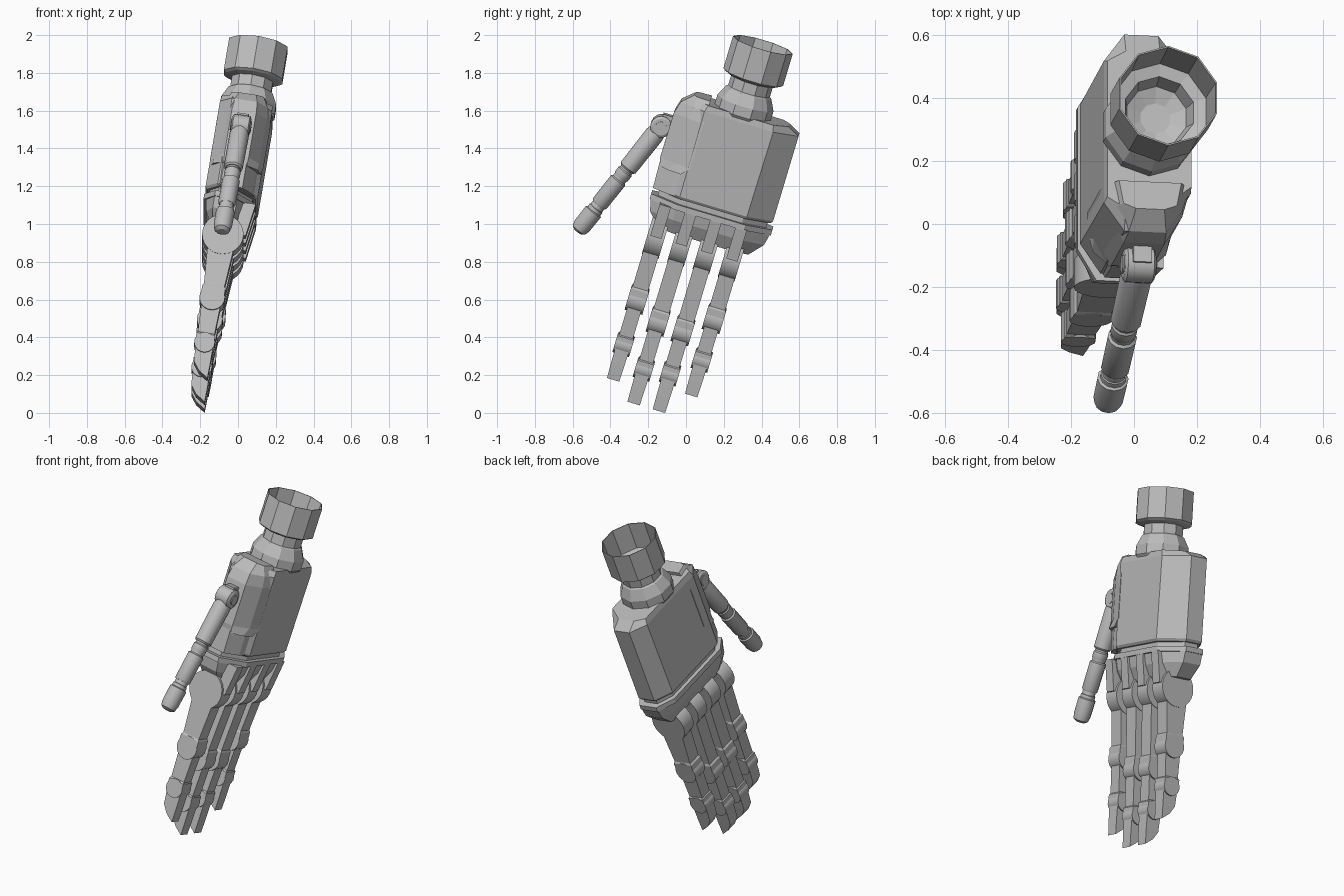
import bpy, bmesh, math
from mathutils import Vector, Matrix

if "Cube" in bpy.data.objects:
    bpy.data.objects.remove(bpy.data.objects["Cube"])

grey = bpy.data.materials.new("plain_grey")
grey.use_nodes = True
grey.diffuse_color = (0.5, 0.5, 0.5, 1)
grey.node_tree.nodes["Principled BSDF"].inputs["Base Color"].default_value = (0.5, 0.5, 0.5, 1)

# Hand frame: x = palm side, y = across the fingers, z = along the hand
HAND = Matrix.Rotation(math.radians(-16.7), 4, 'X') @ Matrix.Rotation(math.radians(9.2), 4, 'Y')
VC, UC = -0.21, -0.175     # centre of the palm in the hand frame


def loft(name, rings, matrix=HAND):
    """Skin a list of equal-length rings and cap both ends."""
    bm = bmesh.new()
    loops = [[bm.verts.new(matrix @ Vector(p)) for p in ring] for ring in rings]
    n = len(loops[0])
    for a, b in zip(loops, loops[1:]):
        for i in range(n):
            j = (i + 1) % n
            bm.faces.new((a[i], a[j], b[j], b[i]))
    bm.faces.new(loops[0])
    bm.faces.new(loops[-1])
    bmesh.ops.recalc_face_normals(bm, faces=bm.faces)
    mesh = bpy.data.meshes.new(name)
    bm.to_mesh(mesh)
    bm.free()
    mesh.materials.append(grey)
    ob = bpy.data.objects.new(name, mesh)
    bpy.context.collection.objects.link(ob)
    return ob


def lathe(name, profile, sides, matrix):
    """Stack of circles (radius, height) along the matrix z axis."""
    turn = [2 * math.pi * (i + 0.5) / sides for i in range(sides)]
    return loft(name, [[(r * math.cos(a), r * math.sin(a), h) for a in turn]
                       for r, h in profile], matrix)


def octagon(w, flat, end, hu_flat, hu_end):
    """Palm footprint: broad flat sides, the back one longer, and narrow ends."""
    back = hu_flat + 0.045
    pts = [(flat, -hu_flat), (flat, hu_flat), (end - 0.02, hu_end), (-end - 0.02, hu_end),
           (-flat, back), (-flat, -back), (-end - 0.02, -hu_end), (end - 0.02, -hu_end)]
    return [(VC + v, UC + u, w) for v, u in pts]


def rect(v, u, w, hv, hu, slant=0):
    return [(v - hv, u - hu, w + slant), (v + hv, u - hu, w),
            (v + hv, u + hu, w), (v - hv, u + hu, w + slant)]


def hinge(name, v, u, w, r, hu, sides=16):
    """Cylinder lying across the hand."""
    axis = HAND @ Matrix.Translation((v, u, w)) @ Matrix.Rotation(math.pi / 2, 4, 'X')
    return lathe(name, [(r, -hu), (r, hu)], sides, axis)


# Palm with chamfered upper ends
loft("palm", [octagon(1.075, 0.13, 0.05, 0.18, 0.315),
              octagon(1.09, 0.14, 0.055, 0.185, 0.325),
              octagon(1.565, 0.14, 0.055, 0.19, 0.325),
              octagon(1.60, 0.135, 0.055, 0.18, 0.26)])
loft("palm_gap", [octagon(1.02, 0.115, 0.045, 0.17, 0.30),
                  octagon(1.10, 0.115, 0.045, 0.17, 0.30)])

# Knuckle plate: a rim, then a tapering block
loft("knuckle_rim", [octagon(1.015, 0.14, 0.06, 0.19, 0.335),
                     octagon(1.045, 0.14, 0.06, 0.19, 0.335)])
loft("knuckle_block", [octagon(0.88, 0.075, 0.05, 0.17, 0.25),
                       octagon(0.955, 0.115, 0.06, 0.185, 0.315),
                       octagon(1.03, 0.13, 0.06, 0.19, 0.332)])

# Fingers: centre across, middle joint, end joint and tip heights
FINGERS = {"index": (-0.42, 0.47, 0.22, 0.03), "middle": (-0.28, 0.39, 0.125, -0.06),
           "ring": (-0.14, 0.38, 0.14, -0.06), "little": (0.0, 0.49, 0.26, 0.07)}
KNUCKLE = 0.825
FV = -0.215
for name, (u, mid, end, tip) in FINGERS.items():
    loft(name + "_prong", [rect(-0.105, u, 1.02, 0.035, 0.031),
                           rect(-0.128, u, KNUCKLE + 0.015, 0.033, 0.031)])
    hinge(name + "_knuckle", FV, u, KNUCKLE, 0.11, 0.046, 24)
    loft(name + "_upper_segment", [rect(FV, u, KNUCKLE, 0.075, 0.043),
                                   rect(FV, u, mid + 0.07, 0.055, 0.043)])
    loft(name + "_upper_collar", [rect(FV, u, mid + 0.075, 0.052, 0.041),
                                  rect(FV, u, mid + 0.06, 0.062, 0.049),
                                  rect(FV, u, mid, 0.062, 0.049)])
    hinge(name + "_middle_joint", FV, u, mid, 0.068, 0.049)
    loft(name + "_middle_segment", [rect(FV, u, mid, 0.052, 0.038),
                                    rect(FV, u, end + 0.05, 0.045, 0.038)])
    loft(name + "_lower_collar", [rect(FV, u, end + 0.055, 0.042, 0.038),
                                  rect(FV, u, end + 0.045, 0.05, 0.046),
                                  rect(FV, u, end, 0.05, 0.046)])
    hinge(name + "_end_joint", FV, u, end, 0.055, 0.046)
    loft(name + "_tip", [rect(FV, u, end, 0.048, 0.038),
                         rect(FV + 0.005, u, tip + 0.08, 0.043, 0.036),
                         rect(FV + 0.02, u, tip, 0.026, 0.034, 0.035)])


# Thumb mount wrapped round the front edge of the palm
def mount_ring(w, s, reach, root=-0.35):
    side = [(0.143, root), (0.122, root - 0.075), (0.065, reach)]
    return ([(VC + v * s, u, w) for v, u in side] +
            [(VC - v * s, u, w) for v, u in reversed(side)])


loft("thumb_mount", [mount_ring(1.205, 0.96, -0.51, -0.39), mount_ring(1.25, 1, -0.52),
                     mount_ring(1.50, 1, -0.518), mount_ring(1.565, 0.92, -0.50),
                     mount_ring(1.62, 0.7, -0.44)])
loft("thumb_mount_base", [mount_ring(1.08, 0.9, -0.51), mount_ring(1.22, 0.9, -0.515)])

# Thumb, hanging forward from its pivot
pivot = Vector((0.015, -0.13, 1.52))
aim = Vector((-0.085, -0.57, 0.965)) - pivot
THUMB = Matrix.Translation(pivot) @ aim.to_track_quat('Z', 'X').to_matrix().to_4x4()
across = Matrix.Translation(pivot) @ HAND @ Matrix.Rotation(math.pi / 2, 4, 'Y')
lathe("thumb_pivot", [(0.045, -0.05), (0.058, -0.042), (0.058, 0.042), (0.045, 0.05)], 14, across)
lathe("thumb_pivot_pin", [(0.03, -0.055), (0.03, 0.055)], 12, across)
loft("thumb_bracket", [rect(VC, -0.53, 1.40, 0.03, 0.04), rect(VC, -0.53, 1.47, 0.03, 0.04)])
lathe("thumb_upper", [(0.042, 0.02), (0.052, 0.06), (0.05, 0.285), (0.042, 0.295)], 12, THUMB)
lathe("thumb_middle", [(0.038, 0.28), (0.038, 0.305), (0.043, 0.312), (0.043, 0.345), (0.039, 0.352),
                       (0.039, 0.365), (0.047, 0.372), (0.046, 0.53), (0.04, 0.54)], 12, THUMB)
lathe("thumb_tip", [(0.038, 0.53), (0.038, 0.56), (0.042, 0.562), (0.042, 0.58), (0.05, 0.585),
                    (0.049, 0.68), (0.042, 0.71), (0.024, 0.722)], 12, THUMB)

# Wrist: faceted collar, neck and open cup
WRIST = HAND @ Matrix.Translation((VC, -0.17, 0))
lathe("wrist_collar", [(0.14, 1.575), (0.155, 1.595), (0.155, 1.65), (0.125, 1.71), (0.112, 1.72)], 10, WRIST)
lathe("wrist_cup", [(0.115, 1.69), (0.115, 1.775), (0.15, 1.785), (0.165, 1.795), (0.165, 1.975),
                    (0.16, 1.975), (0.155, 1.81), (0.115, 1.80), (0.10, 1.74), (0.05, 1.72)], 10, WRIST)

# Smooth only the round joints and the thumb tube
ROUND = ("_joint", "_knuckle", "thumb_pivot", "thumb_upper", "thumb_middle", "thumb_tip")
bpy.ops.object.select_all(action='DESELECT')
for ob in bpy.context.collection.objects:
    if ob.type == 'MESH' and any(word in ob.name for word in ROUND):
        ob.select_set(True)
        bpy.context.view_layer.objects.active = ob
bpy.ops.object.shade_smooth_by_angle(angle=math.radians(31))
